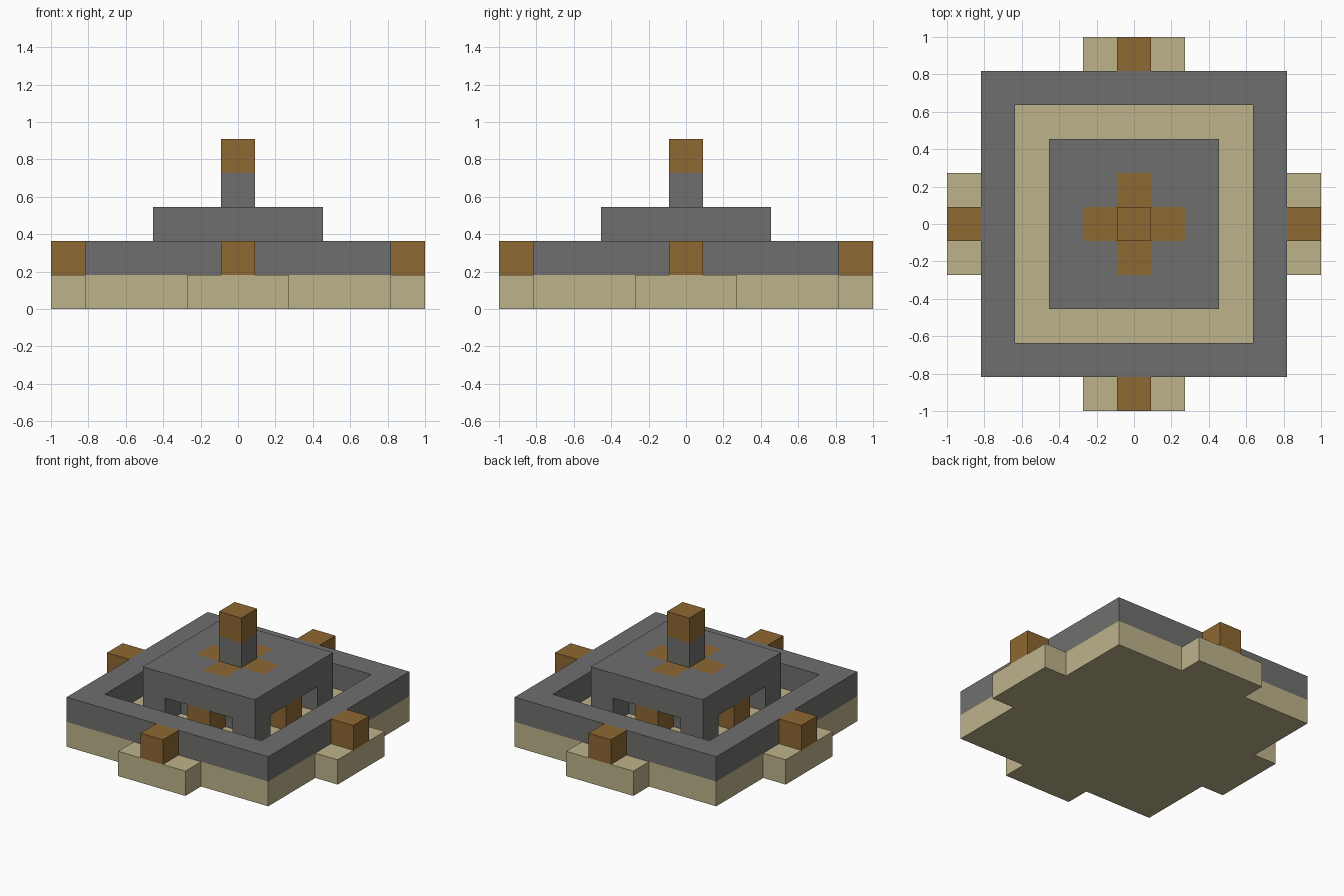
import bpy
import bmesh

cube = bpy.data.objects.get("Cube")
if cube:
    bpy.data.objects.remove(cube, do_unlink=True)

U = 2 / 11  # edge length of one block


def make_material(name, rgb):
    mat = bpy.data.materials.new(name)
    mat.use_nodes = True
    color = (*rgb, 1.0)
    mat.diffuse_color = color
    bsdf = next(n for n in mat.node_tree.nodes if n.type == "BSDF_PRINCIPLED")
    bsdf.inputs["Base Color"].default_value = color
    return mat


sand = make_material("sandstone", (0.51, 0.45, 0.26))
stone = make_material("grey stone", (0.162, 0.159, 0.156))
wood = make_material("brown wood", (0.27, 0.138, 0.032))


def square(r):
    """Block cells of a filled square reaching r blocks from the centre."""
    return {(x, y) for x in range(-r, r + 1) for y in range(-r, r + 1)}


def build(name, cells, level, mats, pick=lambda x, y: 0):
    """One block-high layer on a set of cells, with no walls between neighbours."""
    bm = bmesh.new()
    z0, z1 = level * U, (level + 1) * U

    def face(points, index):
        f = bm.faces.new([bm.verts.new(p) for p in points])
        f.material_index = index

    for x, y in sorted(cells):
        index = pick(x, y)
        a, b = (x - 0.5) * U, (x + 0.5) * U
        c, d = (y - 0.5) * U, (y + 0.5) * U
        ring = [(a, c), (b, c), (b, d), (a, d)]
        face([(px, py, z1) for px, py in ring], index)
        face([(px, py, z0) for px, py in reversed(ring)], index)
        for i, (dx, dy) in enumerate([(0, -1), (1, 0), (0, 1), (-1, 0)]):
            if (x + dx, y + dy) not in cells:
                p, q = ring[i], ring[(i + 1) % 4]
                face([(*p, z0), (*q, z0), (*q, z1), (*p, z1)], index)
    bmesh.ops.remove_doubles(bm, verts=bm.verts, dist=U / 100)
    mesh = bpy.data.meshes.new(name)
    bm.to_mesh(mesh)
    bm.free()
    for mat in mats:
        mesh.materials.append(mat)
    obj = bpy.data.objects.new(name, mesh)
    bpy.context.collection.objects.link(obj)
    return obj


sides = {"front": (0, -1), "right": (-1, 0), "back": (0, 1), "left": (1, 0)}

# Square floor with a step on each side
steps = {(s * 5, t) for s in (-1, 1) for t in (-1, 0, 1)}
build("floor", square(4) | steps | {(y, x) for x, y in steps}, 0, [sand])

# Low wall around the edge
build("outer_wall", square(4) - square(3), 1, [stone])

# Wooden posts on the steps and in the middle of each shrine side
for side, (dx, dy) in sides.items():
    build(side + "_step_post", {(dx * 5, dy * 5)}, 1, [wood])
    build(side + "_shrine_post", {(dx * 2, dy * 2)}, 1, [wood])

# Shrine core, corner columns and roof with an inlaid wooden cross
build("shrine_core", square(1), 1, [stone])
for sx, x in (("right", -2), ("left", 2)):
    for sy, y in (("front", -2), ("back", 2)):
        build(f"{sy}_{sx}_column", {(x, y)}, 1, [stone])
build("shrine_roof", square(2), 2, [stone, wood],
      lambda x, y: int(abs(x) + abs(y) <= 1))

# Spire
build("spire_base", {(0, 0)}, 3, [stone])
build("spire_cap", {(0, 0)}, 4, [wood])
